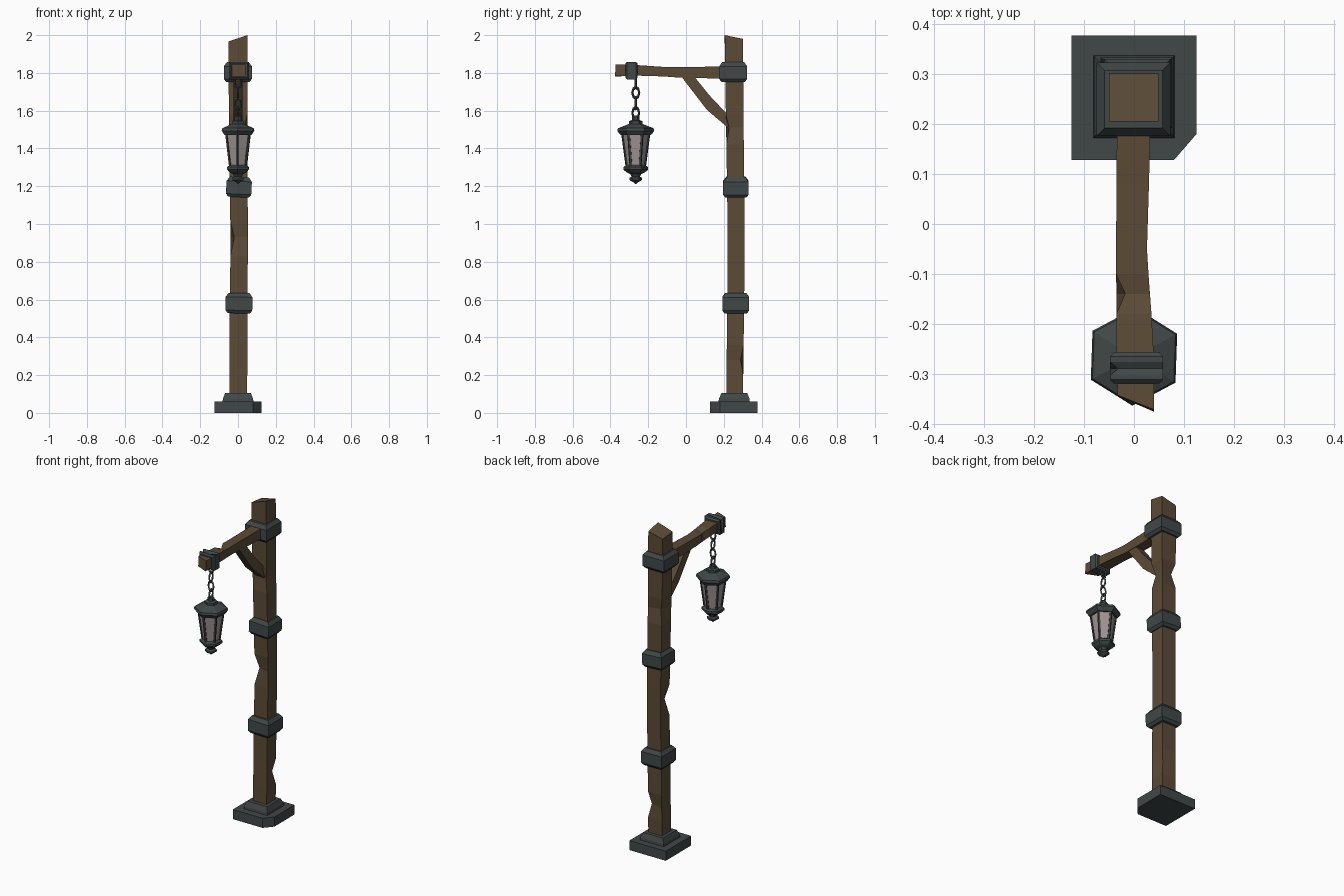
import bpy, bmesh, math
from mathutils import Vector, Matrix

if "Cube" in bpy.data.objects:
    bpy.data.objects.remove(bpy.data.objects["Cube"])


def material(name, rgb):
    m = bpy.data.materials.new(name)
    m.diffuse_color = (*rgb, 1)
    m.use_nodes = True
    m.node_tree.nodes["Principled BSDF"].inputs["Base Color"].default_value = m.diffuse_color
    return m


WOOD = material("brown wood", (0.105, 0.070, 0.036))
IRON = material("dark iron", (0.052, 0.064, 0.064))
GLASS = material("pale glass", (0.36, 0.30, 0.29))
LY = -0.266  # lantern and chain position along y


def finish(name, bm, *mats):
    bmesh.ops.recalc_face_normals(bm, faces=bm.faces)
    me = bpy.data.meshes.new(name)
    bm.to_mesh(me)
    bm.free()
    for m in mats:
        me.materials.append(m)
    ob = bpy.data.objects.new(name, me)
    bpy.context.collection.objects.link(ob)
    return ob


def loft(bm, rings):
    """Bridge point rings and cap both ends."""
    vs = [[bm.verts.new(p) for p in r] for r in rings]
    n = len(vs[0])
    for a, b in zip(vs, vs[1:]):
        for i in range(n):
            j = (i + 1) % n
            bm.faces.new((a[i], a[j], b[j], b[i]))
    bm.faces.new(vs[0])
    bm.faces.new(vs[-1])


def beam(name, sections, mat, axis="z"):
    """Sections: (t or 4 corner t, u0, u1, v0, v1, {corner: chip depth})."""
    rings = []
    for t, u0, u1, v0, v1, *chips in sections:
        ts = t if isinstance(t, tuple) else (t,) * 4
        mid = Vector(((u0 + u1) / 2, (v0 + v1) / 2))
        ring = []
        for i, c in enumerate(((u0, v0), (u1, v0), (u1, v1), (u0, v1))):
            p = Vector(c)
            if chips and i in chips[0]:
                p += (mid - p).normalized() * chips[0][i]
            ring.append((p.x, p.y, ts[i]) if axis == "z" else (p.x, ts[i], p.y))
        rings.append(ring)
    bm = bmesh.new()
    loft(bm, rings)
    return finish(name, bm, mat)


def prism(name, points, mat):
    """Extrude between two matching outlines."""
    bm = bmesh.new()
    loft(bm, points)
    return finish(name, bm, mat)


def hex_ring(r, z):
    return [(r * math.cos(math.radians(28 + 60 * i)),
             LY + r * math.sin(math.radians(28 + 60 * i)), z) for i in range(6)]


# Stone-like iron foot: slab with one cut corner, tapered plinth
slab = [(-.125, .128), (.08, .128), (.125, .18), (.125, .378), (-.125, .378)]
prism("base_slab", [[(x, y, z) for x, y in slab] for z in (0, .06)], IRON)
beam("base_plinth", [(.055, -.082, .082, .172, .338),
                     (.075, -.08, .08, .174, .336),
                     (.105, -.068, .068, .188, .324)], IRON)

# Main post with chipped corners and a slanted top
beam("post", [
    (.09, -.046, .048, .213, .303),
    (.20, -.046, .049, .214, .303),
    (.28, -.045, .049, .215, .304, {2: .022}),
    (.36, -.045, .049, .216, .305),
    (.60, -.044, .050, .218, .308),
    (.83, -.040, .052, .221, .310),
    (.93, -.040, .052, .221, .310, {0: .028}),
    (1.02, -.041, .052, .220, .310),
    (1.20, -.044, .051, .217, .308),
    (1.42, -.046, .050, .214, .306),
    (1.51, -.047, .050, .212, .305, {1: .024, 3: .026}),
    (1.58, -.048, .050, .211, .304),
    (1.80, -.050, .049, .207, .303),
    ((1.967, 2.0, 1.98, 1.957), -.050, .049, .205, .302)], WOOD)

# Three bevelled iron bands around the post
for name, z0, z1, cx, cy, h, tilt in (("lower_band", .527, .635, .005, .263, .071, 1),
                                      ("middle_band", 1.142, 1.248, .005, .264, .067, 3),
                                      ("upper_band", 1.752, 1.857, -.001, .250, .074, 0)):
    zm = (z0 + z1) / 2
    ob = beam(name, [(z - zm, -s, s, -s, s) for s, z in
                     ((h - .012, z0), (h, z0 + .016), (h, z1 - .022), (h - .016, z1))], IRON)
    ob.location = (cx, cy, zm)
    ob.rotation_euler = (0, math.radians(tilt), 0)

# Arm, slightly bowed, with a chip and a slanted tip
beam("arm", [
    ((-.345, -.376, -.372, -.343), -.033, .040, 1.782, 1.845),
    (-.27, -.035, .040, 1.786, 1.842),
    (-.18, -.035, .035, 1.783, 1.836, {3: 0}),
    (-.14, -.035, .032, 1.782, 1.833, {3: .022}),
    (-.10, -.036, .029, 1.780, 1.831),
    (-.05, -.036, .026, 1.776, 1.830),
    (.08, -.035, .030, 1.772, 1.832),
    (.24, -.034, .034, 1.770, 1.836)], WOOD, "y")

# Iron band near the arm tip
beam("arm_band", [
    (-.320, -.040, .050, 1.775, 1.850),
    (-.312, -.048, .058, 1.766, 1.858),
    (-.303, -.048, .058, 1.766, 1.858),
    (-.290, -.048, .058, 1.766, 1.858, {3: .022}),
    (-.277, -.048, .058, 1.766, 1.858),
    (-.266, -.048, .058, 1.766, 1.858),
    (-.256, -.040, .050, 1.775, 1.850)], IRON, "y")

# Diagonal brace under the arm
side = [(-.028, 1.785), (.04, 1.785), (.125, 1.68), (.21, 1.59), (.245, 1.555),
        (.245, 1.49), (.222, 1.51), (.11, 1.605)]
prism("brace", [[(x, y, z) for y, z in side] for x in (-.025, .025)], WOOD)

# Chain of alternating links
for i, z in enumerate((1.752, 1.695, 1.638, 1.588)):
    bpy.ops.mesh.primitive_torus_add(major_segments=8, minor_segments=4,
                                     major_radius=.018, minor_radius=.006)
    ob = bpy.context.object
    ob.name = f"chain_link_{i + 1}"
    ob.data.transform(Matrix.Rotation(math.pi / 2 * (i % 2), 4, "Z")
                      @ Matrix.Diagonal((1, 1, 1.6, 1))
                      @ Matrix.Rotation(math.pi / 2, 4, "X"))
    ob.location = (0, LY, z)
    ob.data.materials.append(IRON)

# Lantern roof and base, six-sided
roof = ((.012, 1.575), (.02, 1.566), (.02, 1.55), (.036, 1.545), (.036, 1.53),
        (.05, 1.524), (.094, 1.507), (.098, 1.493), (.080, 1.470))
base = ((.05, 1.312), (.065, 1.302), (.065, 1.288), (.05, 1.274), (.03, 1.265),
        (.022, 1.251), (.034, 1.244), (.034, 1.233), (.014, 1.222), (.003, 1.212))
for name, prof in (("lantern_roof", roof), ("lantern_base", base)):
    prism(name, [hex_ring(r, z) for r, z in prof], IRON)

# Lantern body: iron frame with recessed glass panes
bm = bmesh.new()
loft(bm, [hex_ring(.053, 1.295), hex_ring(.078, 1.485)])
bmesh.ops.recalc_face_normals(bm, faces=bm.faces)
panes = [f for f in bm.faces if len(f.verts) == 4]
bmesh.ops.inset_individual(bm, faces=panes, thickness=.013)
bmesh.ops.inset_individual(bm, faces=panes, thickness=.001, depth=-.006)
for f in panes:
    f.material_index = 1
finish("lantern_body", bm, IRON, GLASS)
